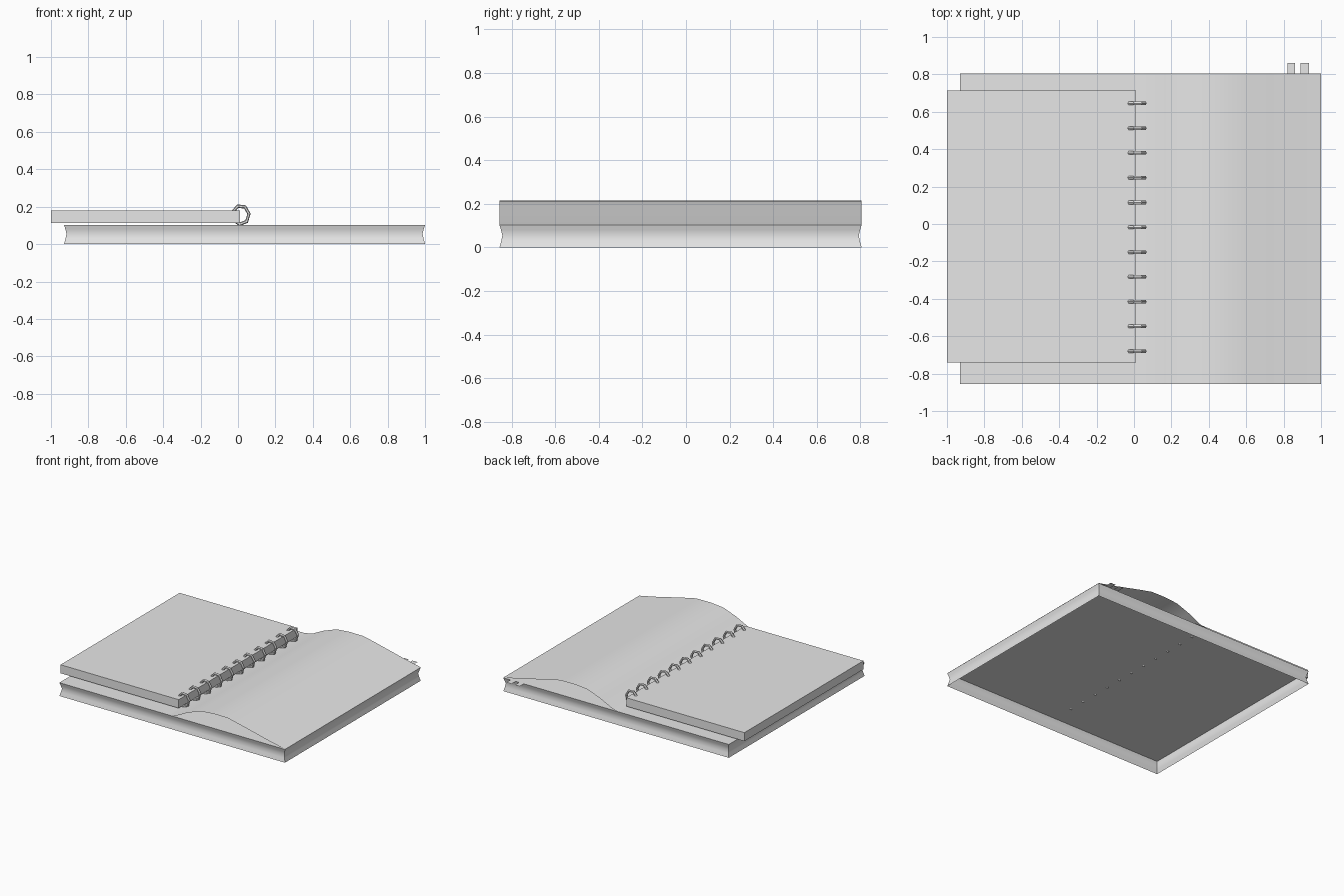
import bpy, bmesh, math

cube = bpy.data.objects.get("Cube")
if cube:
    bpy.data.objects.remove(cube, do_unlink=True)

grey = bpy.data.materials.new("plain grey")
grey.use_nodes = True
grey.diffuse_color = (0.8, 0.8, 0.8, 1)
grey.node_tree.nodes["Principled BSDF"].inputs["Base Color"].default_value = (0.8, 0.8, 0.8, 1)


def finish(name, bm, angle=40):
    mesh = bpy.data.meshes.new(name)
    bm.to_mesh(mesh)
    bm.free()
    mesh.materials.append(grey)
    obj = bpy.data.objects.new(name, mesh)
    bpy.context.collection.objects.link(obj)
    bpy.ops.object.select_all(action='DESELECT')
    obj.select_set(True)
    bpy.context.view_layer.objects.active = obj
    bpy.ops.object.shade_smooth_by_angle(angle=math.radians(angle))
    return obj


def sheet(name, profile, y0, y1):
    """Sweep an open x-z profile along y as a paper-thin sheet."""
    bm = bmesh.new()
    rows = [[bm.verts.new((x, y, z)) for x, z in profile] for y in (y0, y1)]
    for i in range(len(profile) - 1):
        bm.faces.new((rows[0][i], rows[0][i + 1], rows[1][i + 1], rows[1][i]))
    return finish(name, bm)


LEFT, RIGHT, FRONT, BACK = -0.93, 1.0, -0.855, 0.805

# Lower page stack: open underneath, with pinched page edges
bm = bmesh.new()
loops = []
for z, d in ((0, 0), (0.03, 0.008), (0.055, 0.013), (0.08, 0.007), (0.103, 0)):
    corners = ((LEFT + d, FRONT + d), (RIGHT - d, FRONT + d),
               (RIGHT - d, BACK - d), (LEFT + d, BACK - d))
    loops.append([bm.verts.new((x, y, z)) for x, y in corners])
for low, high in zip(loops, loops[1:]):
    for i in range(4):
        j = (i + 1) % 4
        bm.faces.new((low[i], low[j], high[j], high[i]))
bm.faces.new(loops[-1])
finish("lower_pages", bm)

# Raised loose page, arching from the binding to the outer edge
sheet("curled_page", [(0.01, 0.104), (0.07, 0.115), (0.17, 0.165), (0.28, 0.205),
                      (0.39, 0.215), (0.51, 0.214), (0.62, 0.19), (0.73, 0.164),
                      (0.86, 0.133), (1.0, 0.104)], FRONT, BACK)

# Turned-over notepad block
bm = bmesh.new()
bmesh.ops.create_cube(bm, size=1)
for v in bm.verts:
    v.co.x = -1.0 if v.co.x < 0 else 0.01
    v.co.y = -0.74 if v.co.y < 0 else 0.715
    v.co.z = 0.113 if v.co.z < 0 else 0.179
finish("turned_pages", bm)

# Ribbon ends showing at the back
for side, x0, x1 in (("inner", 0.82, 0.86), ("outer", 0.89, 0.935)):
    sheet(side + "_ribbon", [(x0, 0.106), (x1, 0.106)], 0.5, 0.86)

# Row of binding rings, each a coarse seven-sided loop
SIDES, TUBE = 7, 6
bm = bmesh.new()
for k in range(11):
    y = 0.645 - 0.1325 * k
    ring = []
    for i in range(SIDES):
        a = math.radians(7) + math.tau * i / SIDES
        section = []
        for j in range(TUBE):
            b = math.tau * j / TUBE
            r = 0.05 + 0.01 * math.cos(b)
            section.append(bm.verts.new((0.014 + 0.9 * r * math.cos(a),
                                         y + 0.011 * math.sin(b),
                                         0.156 + r * math.sin(a))))
        ring.append(section)
    for i in range(SIDES):
        here, there = ring[i], ring[(i + 1) % SIDES]
        for j in range(TUBE):
            n = (j + 1) % TUBE
            bm.faces.new((here[j], there[j], there[n], here[n]))
bmesh.ops.recalc_face_normals(bm, faces=bm.faces)
finish("binding_rings", bm)
